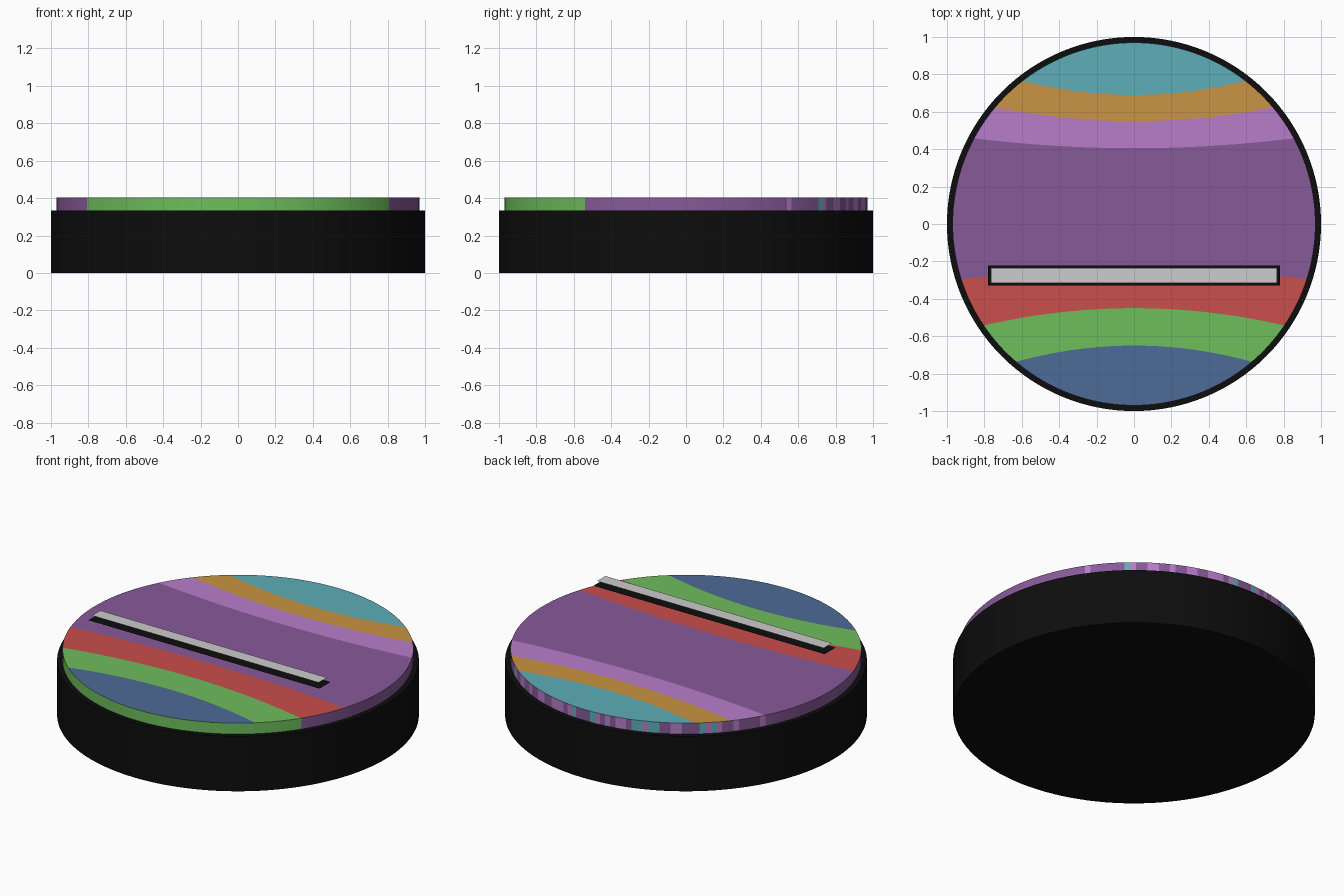
import bpy, bmesh, math, random

if "Cube" in bpy.data.objects:
    bpy.data.objects.remove(bpy.data.objects["Cube"])

random.seed(4)
R, Z0, Z1 = 0.97, 0.335, 0.402   # striped disc radius, bottom and top


def material(name, rgb):
    lin = [((v / 255 + 0.055) / 1.055) ** 2.4 if v > 10 else v / 255 / 12.92 for v in rgb]
    m = bpy.data.materials.new(name)
    m.diffuse_color = (*lin, 1)
    m.use_nodes = True
    m.node_tree.nodes["Principled BSDF"].inputs["Base Color"].default_value = m.diffuse_color
    return m


BLACK = material("black", (13, 13, 13))
GREY = material("light_grey", (204, 204, 204))
BLUE = material("blue", (78, 107, 152))
GREEN = material("green", (110, 190, 92))
RED = material("red", (202, 78, 76))
PURPLE = material("purple", (135, 90, 153))
PINK = material("light_purple", (184, 125, 202))
ORANGE = material("orange", (202, 148, 66))
TEAL = material("teal", (94, 174, 184))


def finish(bm, name, mats):
    me = bpy.data.meshes.new(name)
    bm.to_mesh(me)
    bm.free()
    for m in mats:
        me.materials.append(m)
    ob = bpy.data.objects.new(name, me)
    bpy.context.collection.objects.link(ob)
    return ob


def face_object(name, pts, z, mat):
    bm = bmesh.new()
    bm.faces.new([bm.verts.new((x, y, z)) for x, y in pts])
    bmesh.ops.triangulate(bm, faces=bm.faces[:])
    return finish(bm, name, [mat])


# Black round base
bpy.ops.mesh.primitive_cylinder_add(vertices=128, radius=1, depth=Z0, location=(0, 0, Z0 / 2))
base = bpy.context.object
base.name = "base"
base.data.materials.append(BLACK)
bpy.ops.object.shade_smooth_by_angle()

# Striped top: bands between parabolas y = y0 + c*x^2, clipped to the disc
curves = [(-0.65, -0.218), (-0.45, -0.143), (-0.245, -0.058),
          (0.405, 0.073), (0.55, 0.134), (0.69, 0.215)]


def curve_points(y0, c, n=40):
    b = 1 + 2 * y0 * c
    u = (-b + math.sqrt(b * b - 4 * c * c * (y0 * y0 - R * R))) / (2 * c * c)
    xe = math.sqrt(u)
    xs = [xe * (2 * i / n - 1) for i in range(n + 1)]
    return [(x, y0 + c * x * x) for x in xs]


def arc(a0, a1, n=24):
    return [(R * math.cos(a0 + (a1 - a0) * i / n), R * math.sin(a0 + (a1 - a0) * i / n))
            for i in range(1, n)]


lines = [curve_points(*c) for c in curves]
ends = [math.atan2(l[-1][1], l[-1][0]) for l in lines]   # right-hand end angles
bands = [("blue_band", BLUE), ("green_band", GREEN), ("red_band", RED),
         ("purple_band", PURPLE), ("light_purple_band", PINK),
         ("orange_band", ORANGE), ("teal_band", TEAL)]
for i, (name, mat) in enumerate(bands):
    if i == 0:
        pts = lines[0][::-1] + arc(-math.pi - ends[0], ends[0], 48)
    elif i == 6:
        pts = lines[5] + arc(ends[5], math.pi - ends[5], 48)
    else:
        pts = (lines[i - 1] + arc(ends[i - 1], ends[i])
               + lines[i][::-1] + arc(math.pi - ends[i], math.pi - ends[i - 1]))
    face_object(name, pts, Z1, mat)

# Rim wall of the striped disc: green front, purple middle, streaked back
bm = bmesh.new()
N = 192
ring = [[bm.verts.new((R * math.cos(2 * math.pi * i / N), R * math.sin(2 * math.pi * i / N), z))
         for i in range(N)] for z in (Z0, Z1)]
for i in range(N):
    j = (i + 1) % N
    f = bm.faces.new((ring[0][i], ring[0][j], ring[1][j], ring[1][i]))
    f.smooth = True
    y = f.calc_center_median().y
    if y < -0.545:
        f.material_index = 1
    elif y > 0.68:
        f.material_index = random.choice((0, 0, 2, 3))
    elif y > 0.46:
        f.material_index = random.choice((0, 0, 2))
finish(bm, "disc_rim", [PURPLE, GREEN, PINK, TEAL])


# Floating bar: black outline plate with a grey plate above it
def plate(name, hx, ya, yb, z, mat):
    face_object(name, [(-hx, ya), (hx, ya), (hx, yb), (-hx, yb)], z, mat)


plate("bar_outline", 0.78, -0.328, -0.222, 0.494, BLACK)
plate("bar_plate", 0.765, -0.315, -0.235, 0.522, GREY)
